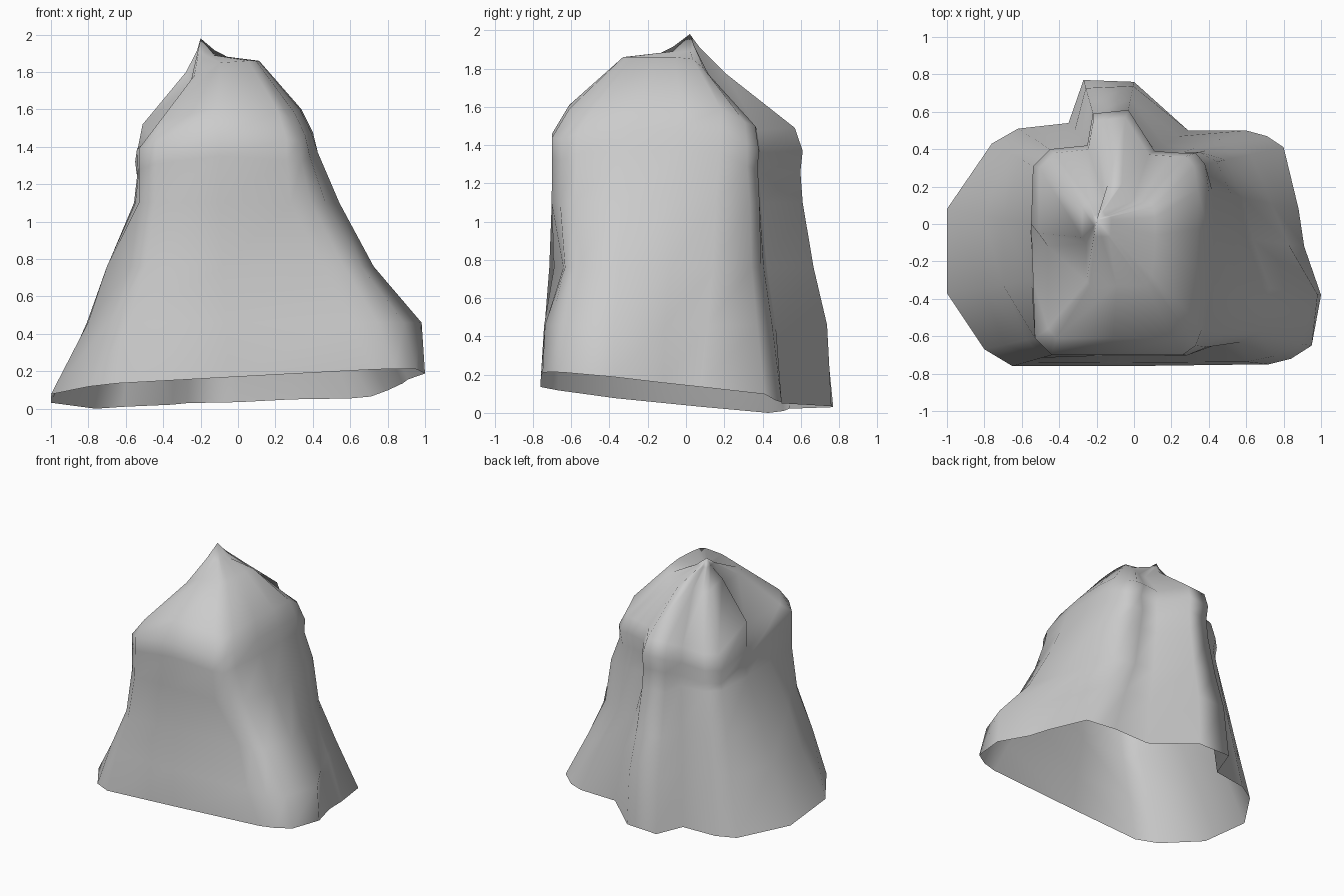
import bpy, bmesh
from mathutils import Vector

if "Cube" in bpy.data.objects:
    bpy.data.objects.remove(bpy.data.objects["Cube"])

# Outlines of the shoulder lip and the flared foot, same columns, anticlockwise from front left
SHOULDER = [(-.53, -.61), (-.44, -.70), (-.1, -.70), (.26, -.70), (.33, -.65), (.36, -.57), (.39, -.3),
            (.40, -.05), (.40, .18), (.38, .32), (.33, .38), (.25, .38), (.11, .39), (-.03, .61),
            (-.22, .59), (-.25, .42), (-.45, .40), (-.54, .31), (-.55, 0), (-.54, -.30)]
SHOULDER_Z = [1.39, 1.42, 1.46, 1.44, 1.43, 1.46, 1.48, 1.48, 1.47, 1.40,
              1.38, 1.38, 1.36, 1.37, 1.37, 1.29, 1.27, 1.26, 1.32, 1.39]
CROWN_Z = [1.74, 1.78, 1.85, 1.86, 1.86, 1.86, 1.86, 1.86, 1.85, 1.80,
           1.77, 1.75, 1.75, 1.77, 1.77, 1.75, 1.75, 1.76, 1.80, 1.73]
FOOT = [(-.80, -.67), (-.65, -.76), (-.05, -.76), (.72, -.75), (.84, -.72), (.95, -.65), (1, -.38),
        (.91, -.12), (.88, .08), (.80, .41), (.71, .47), (.6, .5), (.29, .5), (0, .76),
        (-.27, .77), (-.35, .54), (-.62, .51), (-.76, .43), (-1, .08), (-1, -.37)]
# Body sections: height, then the flare at the key columns
KEYS = [0, 3, 6, 8, 10, 13, 16, 19]
SECTIONS = [(.46, [.60, .74, .97, .70, .46, .85, .58, .57]),
            (.76, [.16, .42, .55, .38, .14, .38, .30, .35]),
            (1.1, [.00, .05, .25, .25, .05, .00, .00, .02])]
NECK = [0, 0, .06, .04, -.05, -.08, -.08, -.01]
NOTCH, BELOW = 18, 19
PEAK = Vector((-.2, .02, 1.98))


def key_value(values, i):
    """Linear interpolation of a value between the key columns."""
    for a, b, u, v in zip(KEYS, KEYS[1:], values, values[1:]):
        if a <= i <= b:
            return u + (v - u) * (i - a) / (b - a)


def flared(values, height):
    """Blend the shoulder outline towards the foot outline."""
    out = []
    for i, (s, f) in enumerate(zip(SHOULDER, FOOT)):
        p = Vector(s).lerp(Vector(f), key_value(values, i))
        out.append(Vector((p.x, p.y, height(i))))
    return out


def scaled(ring, cx, cy, s, height):
    """Shrink a ring about a centre and set its heights."""
    return [Vector((cx + (p.x - cx) * s, cy + (p.y - cy) * s, height(i)))
            for i, p in enumerate(ring)]


# Open, slightly tilted bottom edge
foot = [Vector((x, y, max(0, .095 + .055 * x - .1 * y))) for x, y in FOOT]
for i, z in ((10, .065), (11, .055), (12, .05), (13, .035), (14, .03), (17, 0)):
    foot[i].z = z
rings = [foot]

# Flaring body, with a shallow dent in the front right
for z, values in SECTIONS:
    rings.append(flared(values, lambda i: z))
for i, push in ((2, .03), (3, .08), (4, .05), (5, .03)):
    rings[2][i].y += push

# Neck tucked in under the lip, lip, and crown
neck = flared(NECK, lambda i: SHOULDER_Z[i] - .11)
shoulder = [Vector((x, y, z)) for (x, y), z in zip(SHOULDER, SHOULDER_Z)]
upper = scaled(shoulder, -.2, .2, .9, lambda i: SHOULDER_Z[i] + .12)
upper[NOTCH] = Vector((-.51, -.05, 1.52))
upper[BELOW] = Vector((-.46, -.12, 1.44))
upper[0] = Vector((-.46, -.56, 1.45))
for i in (2, 3):
    upper[i].z += .03
crown = scaled(upper, -.08, -.09, .46, lambda i: CROWN_Z[i])
tip = scaled(crown, PEAK.x, PEAK.y, .25, lambda i: 1.89 if 1 < i < 9 else 1.915)
rings += [neck, shoulder, upper, crown, tip]

# Skin the rings
bm = bmesh.new()
rows = [[bm.verts.new(p) for p in ring] for ring in rings]
n = len(FOOT)
for a, b in zip(rows, rows[1:]):
    for i in range(n):
        j = (i + 1) % n
        bm.faces.new((a[i], a[j], b[j], b[i]))
apex = bm.verts.new(PEAK)
for i in range(n):
    bm.faces.new((rows[-1][i], rows[-1][(i + 1) % n], apex))
for f in bm.faces:
    f.smooth = True

mesh = bpy.data.meshes.new("rock_shell")
bm.to_mesh(mesh)
bm.free()
rock = bpy.data.objects.new("rock_shell", mesh)
bpy.context.collection.objects.link(rock)
